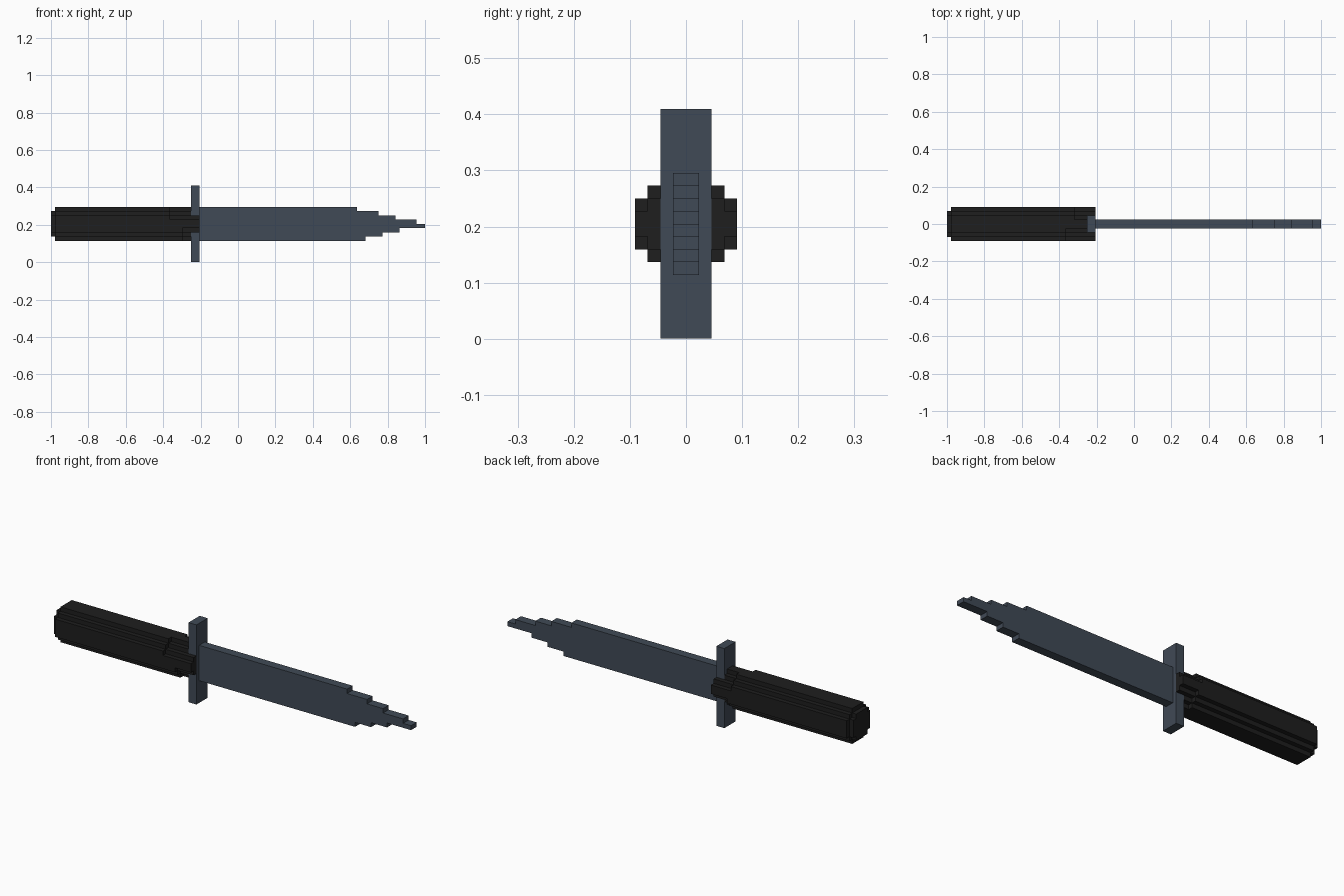
import bpy, bmesh

if "Cube" in bpy.data.objects:
    bpy.data.objects.remove(bpy.data.objects["Cube"])

V = 2 / 88          # one block step
CZ = 9              # centre height of handle and blade, in steps


def material(name, rgb):
    m = bpy.data.materials.new(name)
    m.diffuse_color = (*rgb, 1)
    m.use_nodes = True
    m.node_tree.nodes["Principled BSDF"].inputs["Base Color"].default_value = m.diffuse_color
    return m


steel = material("slate steel", (0.051, 0.068, 0.093))
grip = material("black grip", (0.013, 0.013, 0.013))


def to_world(p):
    return ((p[0] - 44) * V, p[1] * V, p[2] * V)


def prism(bm, ring, offset):
    """Extrude a closed ring of block coordinates along an offset."""
    a = [bm.verts.new(to_world(p)) for p in ring]
    b = [bm.verts.new(to_world([c + d for c, d in zip(p, offset)])) for p in ring]
    bm.faces.new(a)
    bm.faces.new(b[::-1])
    for i in range(len(a)):
        j = (i + 1) % len(a)
        bm.faces.new((a[j], a[i], b[i], b[j]))


def finish(name, bm, mat):
    bmesh.ops.recalc_face_normals(bm, faces=bm.faces)
    me = bpy.data.meshes.new(name)
    bm.to_mesh(me)
    bm.free()
    me.materials.append(mat)
    bpy.context.collection.objects.link(bpy.data.objects.new(name, me))


# Stepped corner shapes: (half width, half height) from side to top
FULL = [(4, 2), (3, 3), (2, 4)]
SLIM = [(4, 1), (3, 2), (2, 3), (1, 4)]
CAP = [(3, 2), (2, 3)]


def stairs(steps):
    pts = []
    for i, (y, z) in enumerate(steps):
        if i:
            pts.append((y, steps[i - 1][1]))
        pts.append((y, z))
    return pts


def section(x, corners):
    """Corners in order: back top, front top, front bottom, back bottom."""
    ring = []
    for q, (sy, sz) in enumerate([(1, 1), (-1, 1), (-1, -1), (1, -1)]):
        pts = [(x, y * sy, CZ + z * sz) for y, z in stairs(corners[q])]
        ring += pts if q % 2 == 0 else pts[::-1]
    return ring


# Handle: end cap, long grip, then corners thin out one by one near the guard
bm = bmesh.new()
prism(bm, section(0, [CAP] * 4), (1, 0, 0))
starts = [30, 28, 31, 31]
cuts = [1, 28, 30, 31, 33]
for x0, x1 in zip(cuts, cuts[1:]):
    prism(bm, section(x0, [SLIM if x0 >= s else FULL for s in starts]), (x1 - x0, 0, 0))
# Side tongues that wrap past the guard
for s in (-1, 1):
    ring = [(33, s * y, CZ + z) for y, z in
            [(2, -2), (3, -2), (3, -1), (4, -1), (4, 1), (3, 1), (3, 2), (2, 2)]]
    prism(bm, ring, (2, 0, 0))
finish("handle", bm, grip)

# Cross guard
bm = bmesh.new()
prism(bm, [(33, -2, 0), (35, -2, 0), (35, -2, 18), (33, -2, 18)], (0, 4, 0))
finish("guard", bm, steel)

# Blade: stepped outline, (end x, height) for each step
top = [(72, 13), (77, 12), (81, 11), (86, 10), (88, 9)]
bottom = [(74, 5), (78, 6), (82, 7), (88, 8)]


def edge(steps):
    pts, x = [], 35
    for end, z in steps:
        pts += [(x, -1, z), (end, -1, z)]
        x = end
    return pts


bm = bmesh.new()
prism(bm, edge(bottom) + edge(top)[::-1], (0, 2, 0))
finish("blade", bm, steel)
